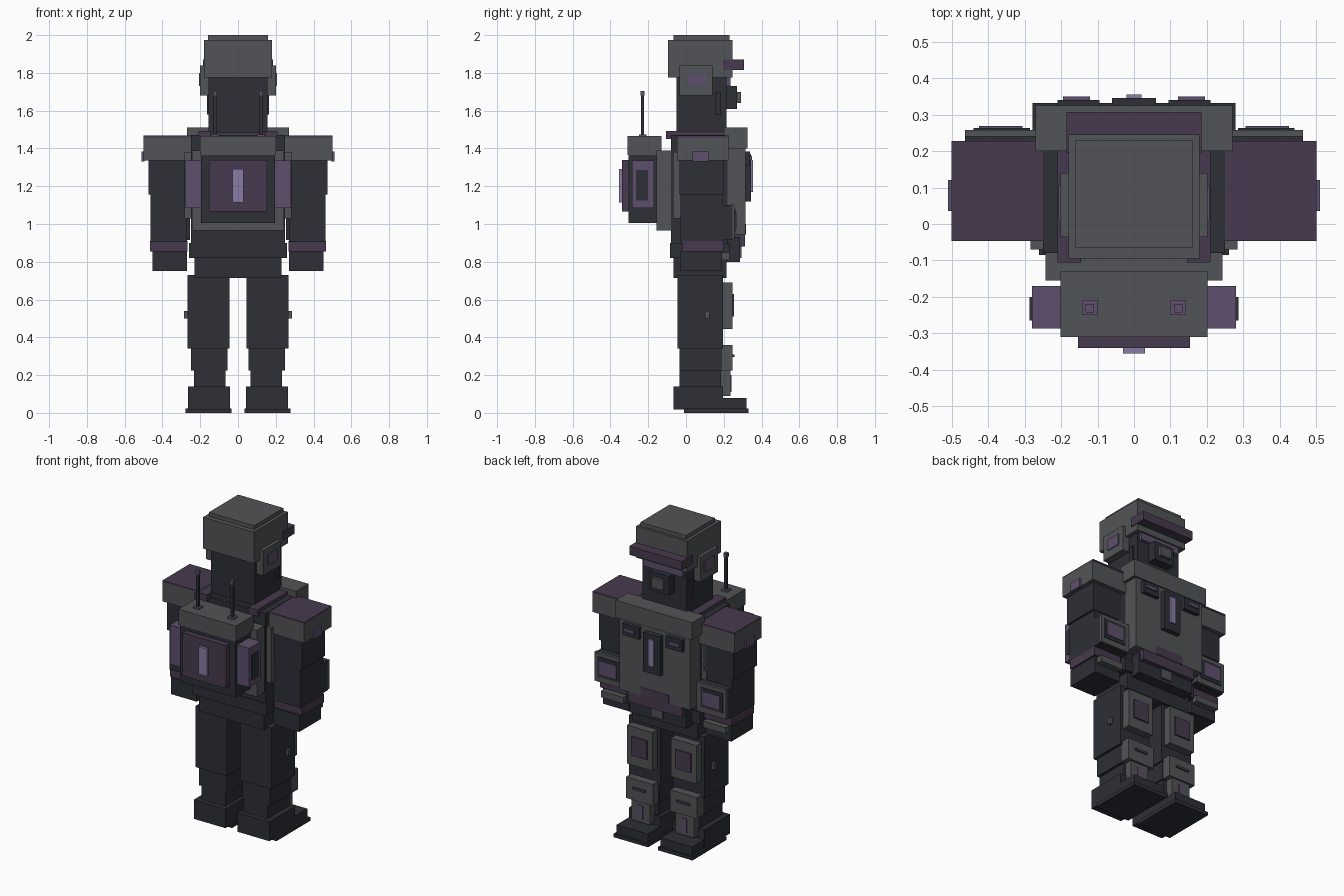
import bpy
from mathutils import Vector

default = bpy.data.objects.get("Cube")
if default:
    bpy.data.objects.remove(default, do_unlink=True)


def material(name, r, g, b):
    mat = bpy.data.materials.new(name)
    mat.use_nodes = True
    mat.diffuse_color = (r, g, b, 1)
    mat.node_tree.nodes["Principled BSDF"].inputs["Base Color"].default_value = (r, g, b, 1)
    return mat


charcoal = material("charcoal", .027, .029, .038)
grey = material("armour grey", .086, .088, .095)
plum = material("dark plum", .062, .042, .077)
violet = material("dusty violet", .11, .08, .15)
lilac = material("pale lilac", .25, .2, .37)


def box(name, mat, x, y, z):
    """Box between the given (low, high) ranges."""
    low, high = Vector((x[0], y[0], z[0])), Vector((x[1], y[1], z[1]))
    bpy.ops.mesh.primitive_cube_add(size=1, location=(low + high) / 2)
    part = bpy.context.object
    part.scale = high - low
    bpy.ops.object.transform_apply(location=False, rotation=False, scale=True)
    part.name = name
    part.data.materials.append(mat)
    return part


def middle(name, mat, half, y, z):
    """Box centred on x = 0."""
    return box(name, mat, (-half, half), y, z)


def pair(name, mat, x, y, z):
    """Left box and its mirror image on the right."""
    box("left_" + name, mat, x, y, z)
    box("right_" + name, mat, (-x[1], -x[0]), y, z)


# Head and helmet
middle("head", charcoal, .155, (-.05, .215), (1.48, 1.8))
middle("helmet", grey, .18, (-.095, .245), (1.775, 1.975))
middle("helmet_crown", grey, .16, (-.065, .23), (1.97, 2))
middle("helmet_brim", plum, .185, (.195, .307), (1.815, 1.87))
middle("visor", violet, .14, (.2, .235), (1.73, 1.79))
middle("breather", charcoal, .07, (.2, .27), (1.61, 1.73))
middle("breather_plate", grey, .04, (.26, .29), (1.64, 1.7))
pair("ear_guard", grey, (.15, .202), (-.035, .14), (1.68, 1.84))
pair("ear_inset", violet, (.2, .207), (.01, .105), (1.73, 1.8))
pair("jaw_strap", charcoal, (.15, .165), (.155, .185), (1.58, 1.7))

# Torso
middle("torso", charcoal, .25, (-.08, .22), (.85, 1.47))
middle("neck_base", plum, .185, (-.06, .2), (1.46, 1.485))
pair("shoulder_strap", plum, (.145, .21), (-.105, .21), (1.45, 1.492))
pair("side_panel", grey, (.24, .283), (-.07, .2), (1.03, 1.38))
middle("chest_plate", grey, .25, (.2, .315), (.945, 1.4))
middle("upper_chest", grey, .27, (.2, .325), (1.4, 1.51))
middle("abdomen_plate", plum, .19, (.2, .313), (.88, .96))
middle("abdomen_inlay", plum, .1, (.31, .317), (.945, 1))
middle("chest_module", charcoal, .06, (.31, .345), (1.12, 1.37))
middle("chest_light", lilac, .02, (.34, .355), (1.17, 1.34))
pair("chest_pouch", charcoal, (.095, .21), (.31, .34), (1.31, 1.385))
pair("pouch_strip", violet, (.12, .195), (.335, .35), (1.34, 1.36))

# Belt and hips
middle("belt", charcoal, .26, (-.085, .23), (.82, .9))
middle("belt_front", charcoal, .2, (.2, .285), (.8, .93))
middle("belt_buckle", grey, .04, (.27, .295), (.82, .88))
middle("hips", charcoal, .23, (-.065, .215), (.715, .82))

# Backpack
middle("back_plate", grey, .243, (-.155, -.07), (.965, 1.39))
middle("pack", charcoal, .195, (-.305, -.13), (1.005, 1.37))
middle("pack_lid", grey, .202, (-.31, -.13), (1.365, 1.465))
middle("pack_panel", plum, .153, (-.34, -.29), (1.065, 1.34))
middle("pack_light", lilac, .03, (-.355, -.33), (1.115, 1.29))
pair("pack_pod", violet, (.19, .28), (-.287, -.17), (1.085, 1.335))
pair("pod_inset", charcoal, (.275, .286), (-.265, -.2), (1.125, 1.285))
pair("antenna_base", violet, (.1, .143), (-.25, -.208), (1.46, 1.475))
pair("antenna", charcoal, (.113, .13), (-.238, -.222), (1.46, 1.68))
pair("antenna_tip", violet, (.11, .133), (-.242, -.219), (1.68, 1.705))

# Arms
pair("shoulder_guard", grey, (.25, .5), (-.047, .225), (1.335, 1.458))
pair("shoulder_cap", plum, (.25, .5), (-.047, .228), (1.458, 1.468))
pair("shoulder_marker", violet, (.495, .51), (.035, .12), (1.33, 1.385))
pair("upper_arm", charcoal, (.26, .475), (-.035, .2), (1.155, 1.34))
pair("forearm", charcoal, (.27, .463), (-.03, .195), (.905, 1.16))
pair("cuff", plum, (.268, .465), (-.02, .2), (.855, .91))
pair("hand", charcoal, (.27, .453), (-.03, .19), (.75, .856))
pair("forearm_guard", charcoal, (.255, .463), (.18, .245), (.915, 1.1))
pair("forearm_plate", grey, (.255, .463), (.24, .258), (.92, 1.105))
pair("forearm_frame", charcoal, (.285, .44), (.25, .263), (.955, 1.08))
pair("forearm_inset", violet, (.305, .425), (.255, .268), (.975, 1.06))
pair("knuckle_guard", grey, (.28, .44), (.18, .23), (.81, .85))

# Legs
pair("thigh", charcoal, (.045, .267), (-.045, .195), (.34, .73))
pair("shin", charcoal, (.055, .25), (-.035, .19), (.225, .345))
pair("ankle", charcoal, (.065, .232), (-.035, .185), (.13, .23))
pair("thigh_plate", grey, (.065, .245), (.18, .245), (.445, .69))
pair("thigh_inset", plum, (.1, .21), (.24, .255), (.51, .63))
pair("knee_plate", grey, (.06, .25), (.18, .247), (.225, .36))
pair("knee_strip", plum, (.11, .2), (.24, .256), (.295, .31))
pair("shin_plate", grey, (.09, .22), (.18, .235), (.09, .23))
pair("shin_strip", violet, (.14, .17), (.23, .24), (.11, .2))
pair("leg_stud", grey, (.26, .285), (.1, .125), (.5, .54))

# Boots
pair("boot", charcoal, (.043, .266), (-.065, .195), (.018, .14))
pair("boot_toe", charcoal, (.045, .265), (.18, .32), (.02, .078))
pair("boot_sole", charcoal, (.035, .278), (-.01, .332), (0, .022))
